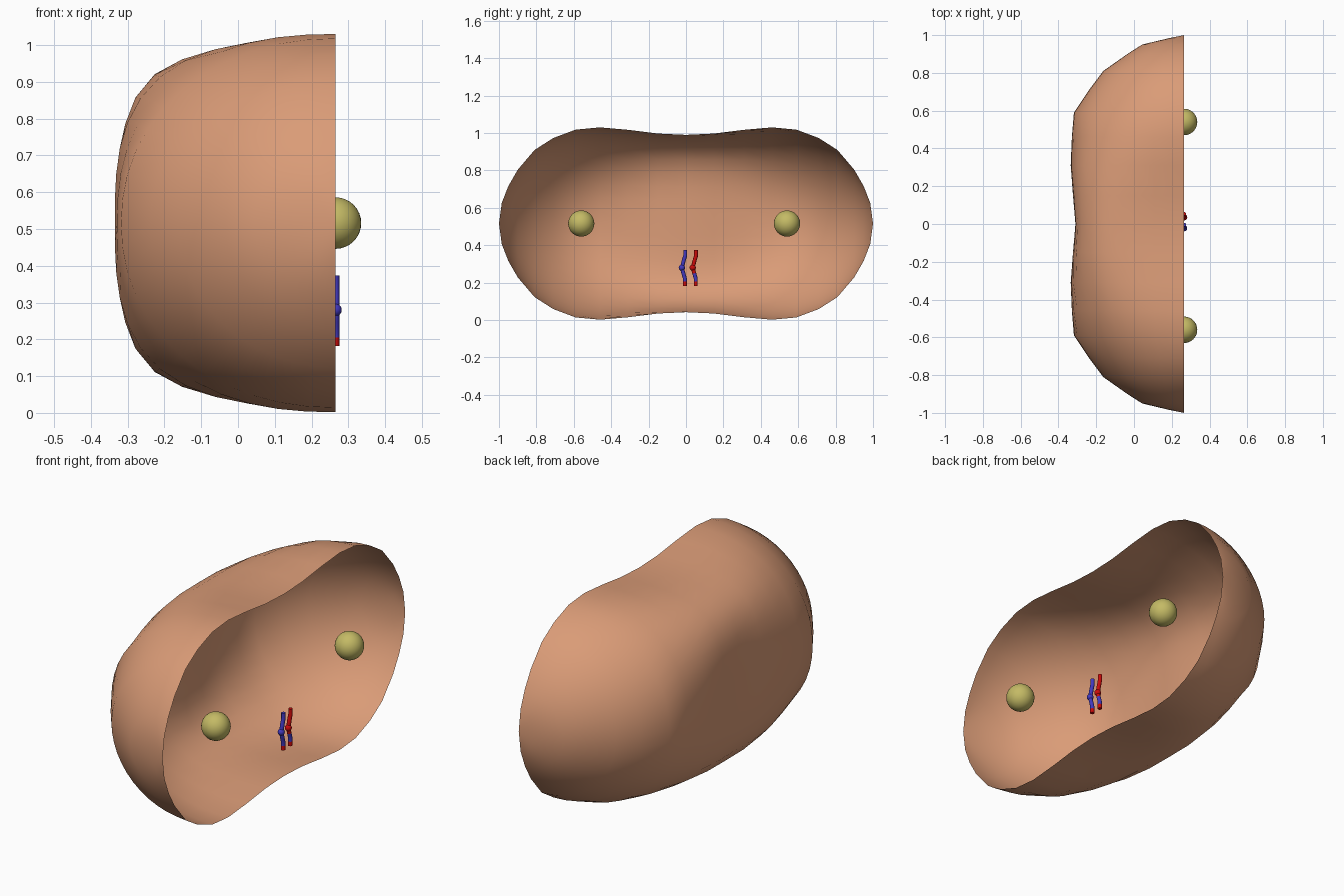
import bpy, bmesh, math

if "Cube" in bpy.data.objects:
    bpy.data.objects.remove(bpy.data.objects["Cube"])

CX, CZ = 0.265, 0.516   # cut plane and mid height


def material(name, rgb):
    m = bpy.data.materials.new(name)
    m.diffuse_color = (*rgb, 1)
    m.use_nodes = True
    m.node_tree.nodes["Principled BSDF"].inputs["Base Color"].default_value = m.diffuse_color
    return m


SKIN = material("membrane", (0.70, 0.33, 0.185))
OLIVE = material("olive", (0.55, 0.49, 0.13))
BLUE = material("blue", (0.055, 0.04, 0.52))
RED = material("red", (0.60, 0.003, 0.003))


def finish(bm, name, mat):
    bmesh.ops.recalc_face_normals(bm, faces=bm.faces)
    for f in bm.faces:
        f.smooth = len(f.verts) <= 4     # tube caps stay flat
    me = bpy.data.meshes.new(name)
    bm.to_mesh(me)
    bm.free()
    me.materials.append(mat)
    ob = bpy.data.objects.new(name, me)
    bpy.context.collection.objects.link(ob)
    return ob


def ball(name, loc, r, mat, seg=32):
    bm = bmesh.new()
    bmesh.ops.create_uvsphere(bm, u_segments=seg, v_segments=seg // 2, radius=r)
    bmesh.ops.translate(bm, verts=bm.verts, vec=loc)
    return finish(bm, name, mat)


# Open half shell: stations of (y, depth in x, half height in z, squareness)
half = [(0, .575, .474, 4.4), (.15, .588, .481, 3.9), (.31, .600, .501, 3.0),
        (.46, .594, .514, 2.4), (.59, .583, .502, 2.1), (.71, .503, .457, 2),
        (.81, .428, .393, 2), (.90, .300, .287, 2), (.95, .222, .200, 2),
        (.985, .075, .110, 2)]
stations = [(-h[0], *h[1:]) for h in reversed(half[1:])] + half
bm = bmesh.new()
N = 24
rings = []
for y, a, b, p in stations:
    ring = []
    for i in range(N + 1):
        t = math.pi * i / N
        c, s = math.cos(t), math.sin(t)
        r = (abs(c) ** p + abs(s) ** p) ** (-1 / p)
        ring.append(bm.verts.new((CX - a * r * s, y, CZ + b * r * c)))
    rings.append(ring)
for r0, r1 in zip(rings, rings[1:]):
    for i in range(N):
        bm.faces.new((r0[i], r0[i + 1], r1[i + 1], r1[i]))
for ring, y in ((rings[0], -1), (rings[-1], 1)):
    tip = bm.verts.new((CX, y, CZ))
    for i in range(N):
        bm.faces.new((ring[i], ring[i + 1], tip))
shell = finish(bm, "cell_membrane_half", SKIN)
# Ensure the shell faces outward
centre_face = min(shell.data.polygons, key=lambda f: f.center.x)
if centre_face.normal.x > 0:
    shell.data.flip_normals()

# Poles of the cell
ball("pole_left", (CX, -0.56, CZ), 0.07, OLIVE)
ball("pole_right", (CX, 0.54, CZ), 0.07, OLIVE)


def tube(name, pts, mat, r=0.0105, seg=12):
    """Round capped strand through (y, z) points in the cut plane."""
    bm = bmesh.new()
    loops = []
    for k, (y, z) in enumerate(pts):
        y0, z0 = pts[max(k - 1, 0)]
        y1, z1 = pts[min(k + 1, len(pts) - 1)]
        d = math.hypot(y1 - y0, z1 - z0)
        ny, nz = (z1 - z0) / d, -(y1 - y0) / d
        loops.append([bm.verts.new((CX + r * math.sin(t), y + ny * r * math.cos(t),
                                    z + nz * r * math.cos(t)))
                      for t in (2 * math.pi * j / seg for j in range(seg))])
    for a, b in zip(loops, loops[1:]):
        for j in range(seg):
            bm.faces.new((a[j], a[(j + 1) % seg], b[(j + 1) % seg], b[j]))
    bm.faces.new(loops[0])
    bm.faces.new(loops[-1])
    return finish(bm, name, mat)


# Two chromatids with swapped tip segments and a centromere bead each
path = [(.018, .374), (.018, .345), (.009, .315), (0, .28), (.008, .25),
        (.016, .222), (.016, .205), (.016, .182)]
for side, y0, main, other, cut in (("left", -.022, BLUE, RED, 6), ("right", .036, RED, BLUE, 4)):
    pts = [(y + y0, z) for y, z in path]
    tube(f"chromatid_{side}_main", pts[:cut + 1], main)
    if side == "left":
        tube("chromatid_left_tip", pts[6:], other)
    else:
        tube("chromatid_right_segment", pts[4:7], other)
        tube("chromatid_right_tip", pts[6:], main)
    ball(f"centromere_{side}", (CX, y0, .28), 0.017, main, 16)
